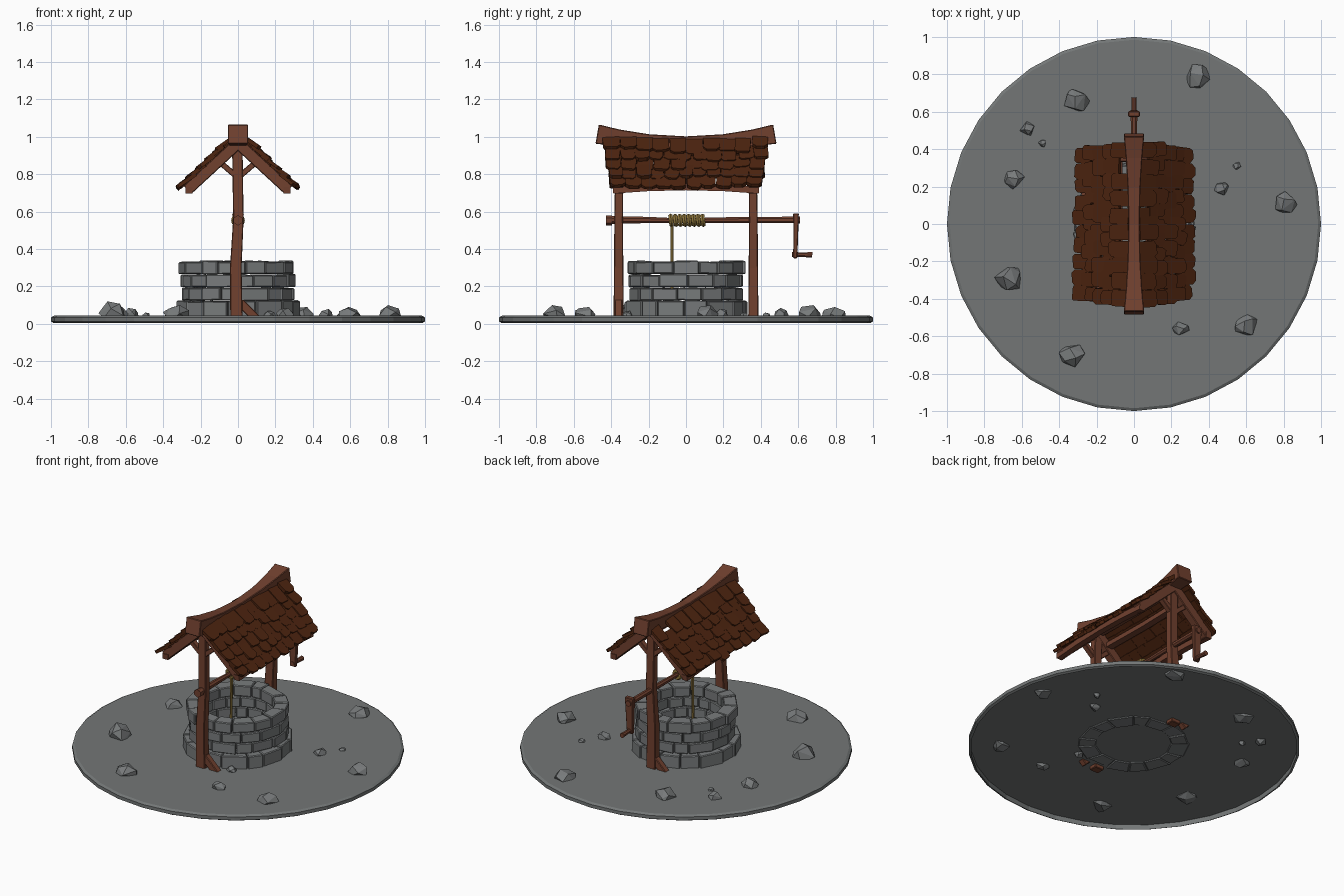
import bpy, bmesh, math, random
from mathutils import Vector, Matrix

if "Cube" in bpy.data.objects:
    bpy.data.objects.remove(bpy.data.objects["Cube"])

random.seed(7)
R = random.uniform


def material(name, rgb):
    m = bpy.data.materials.new(name)
    m.diffuse_color = (*rgb, 1)
    m.use_nodes = True
    m.node_tree.nodes["Principled BSDF"].inputs["Base Color"].default_value = m.diffuse_color
    return m


GROUND = material("ground_grey", (0.172, 0.183, 0.183))
STONE = material("stone_grey", (0.19, 0.2, 0.203))
WOOD = material("red_brown_wood", (0.165, 0.052, 0.028))
SHINGLE = material("dark_brown_shingle", (0.076, 0.018, 0.005))
ROPE = material("straw_rope", (0.27, 0.18, 0.045))


def finish(bm, name, mat, bevel=0):
    bmesh.ops.recalc_face_normals(bm, faces=bm.faces)
    me = bpy.data.meshes.new(name)
    bm.to_mesh(me)
    bm.free()
    me.materials.append(mat)
    ob = bpy.data.objects.new(name, me)
    bpy.context.collection.objects.link(ob)
    if bevel:
        mod = ob.modifiers.new("chamfer", 'BEVEL')
        mod.width, mod.segments = bevel, 1
    return ob


def sweep(name, pts, sizes, mat, n=4, ref=(0, 0, 1), bevel=0):
    """Loft an n-sided section along pts; sizes are (side width, height)."""
    bm = bmesh.new()
    pts, ref, rings = [Vector(p) for p in pts], Vector(ref), []
    k = math.sqrt(0.5) if n == 4 else 0.5
    for i, p in enumerate(pts):
        d = (pts[min(i + 1, len(pts) - 1)] - pts[max(i - 1, 0)]).normalized()
        side = d.cross(ref).normalized()
        up = side.cross(d)
        w, h = sizes[min(i, len(sizes) - 1)]
        rings.append([bm.verts.new(p + side * w * k * math.cos(a) + up * h * k * math.sin(a))
                      for a in [(j + 0.5) * math.tau / n for j in range(n)]])
    for a, b in zip(rings, rings[1:]):
        for j in range(n):
            bm.faces.new((a[j], a[(j + 1) % n], b[(j + 1) % n], b[j]))
    bm.faces.new(rings[0])
    bm.faces.new(rings[-1])
    return finish(bm, name, mat, bevel)


# Ground disc: a plate with a hanging rim, hollow underneath
bm = bmesh.new()
rim = [(0.985, 0.036), (0.985, 0.004), (1, 0.012), (1, 0.034), (0.985, 0.043)]
cols = [[bm.verts.new((r * math.sin(i * math.tau / 32), r * math.cos(i * math.tau / 32), z))
         for r, z in rim] for i in range(32)]
for a, b in zip(cols, cols[1:] + cols[:1]):
    for j in range(4):
        bm.faces.new((a[j], b[j], b[j + 1], a[j + 1]))
bm.faces.new([c[0] for c in cols])
bm.faces.new([c[-1] for c in cols])
finish(bm, "ground_disc", GROUND)

# Well wall: four courses of separate stones
courses = [(0.03, 0.124, 0.33), (0.126, 0.194, 0.302), (0.197, 0.264, 0.302), (0.267, 0.335, 0.312)]
for c, (z0, z1, rad) in enumerate(courses):
    bm = bmesh.new()
    n = 15
    cuts = [(i + 0.5 * (c % 2) + R(-0.2, 0.2)) * math.tau / n for i in range(n)]
    cuts.append(cuts[0] + math.tau)
    for a0, a1 in zip(cuts, cuts[1:]):
        ro, ri = rad + R(-0.008, 0.008), 0.227 + R(-0.006, 0.006)
        t, b = z1 + R(-0.005, 0.002), z0 + R(-0.002, 0.001)
        g = 0.006
        for v in bmesh.ops.create_cube(bm, size=1)['verts']:
            a = a0 + g if v.co.x < 0 else a1 - g
            r = ri if v.co.y < 0 else ro
            v.co = (r * math.cos(a), r * math.sin(a), (b if v.co.z < 0 else t) + R(-0.002, 0.002))
    finish(bm, f"well_stone_course_{c + 1}", STONE, 0.005)

# Scattered rocks, sunk through the plate: x, y, radius, top height
rocks = [(-.31, .66, .072, .1), (.34, .79, .075, .09), (-.57, .51, .043, .085), (-.49, .43, .024, .06),
         (-.64, .24, .06, .09), (.55, .31, .024, .06), (.47, .19, .043, .08), (.81, .11, .07, .1),
         (-.67, -.29, .078, .12), (-.33, -.7, .072, .1), (.25, -.56, .047, .085), (.6, -.54, .068, .09),
         (.17, -.31, .035, .07)]
for i, (x, y, r, top) in enumerate(rocks):
    bm = bmesh.new()
    turn = R(0, 6.28)
    for k in range(13):             # jittered spiral over a sphere, then its hull
        h = 1 - 2 * (k + 0.5) / 13
        a = turn + k * 2.4 + R(-.45, .45)
        w = math.sqrt(1 - h * h) * R(.9, 1.08)
        bm.verts.new((x + r * w * math.cos(a), y + r * w * .9 * math.sin(a),
                      .044 + h * 1.08 * (top - .044 if h > 0 else .036)))
    hull = bmesh.ops.convex_hull(bm, input=bm.verts)
    bmesh.ops.delete(bm, geom=[g for g in set(hull['geom_interior'] + hull['geom_unused'])
                               if isinstance(g, bmesh.types.BMVert)], context='VERTS')
    finish(bm, f"rock_{i + 1}", STONE)

# Posts, foot braces, rafters and knee braces; s = -1 front, 1 back
for s, tag in ((-1, "front"), (1, "back")):
    y = 0.36 * s
    sweep(f"{tag}_post", [(-.008, y, .012), (-.012, y, .3), (.002, y, .56), (-.004, y * .985, .97)],
          [(.055, .066), (.05, .062), (.046, .056), (.044, .056)], WOOD, ref=(1, 0, 0), bevel=.004)
    sweep(f"{tag}_foot_brace", [(s * -.01, y, .115), (s * -.105, y, .022)],
          [(.045, .04)], WOOD, ref=(0, 1, 0), bevel=.004)
    for d, lr in ((-1, "left"), (1, "right")):
        sweep(f"{tag}_{lr}_rafter", [(0, y, .965), (d * .27, y, .716)],
              [(.06, .055)], WOOD, ref=(0, 1, 0), bevel=.004)
        sweep(f"{tag}_{lr}_knee_brace", [(d * .005, y, .785), (d * .115, y, .88)],
              [(.03, .035)], WOOD, ref=(0, 1, 0), bevel=.003)

# Roof beams along the slopes, gently arched at the eave
for d, lr in ((-1, "left"), (1, "right")):
    sweep(f"{lr}_eave_beam", [(d * .262, yy, .714 + .018 * (1 - (yy / .39) ** 2))
                              for yy in (-.39, -.2, 0, .2, .39)], [(.04, .036)], WOOD)
    sweep(f"{lr}_upper_beam", [(d * .085, -.38, .895), (d * .085, 0, .888), (d * .085, .38, .895)],
          [(.045, .03)], WOOD)

# Sagging ridge beam, flared at both ends
ys = [-.475, -.36, -.2, 0, .2, .36, .475]
sweep("ridge_beam", [(0, y, .967 + .047 * (y / .475) ** 2) for y in ys],
      [(.06 + .048 * (y / .475) ** 2, .07 + .034 * (y / .475) ** 2) for y in ys], WOOD, bevel=.004)

# Shingles: five overlapping rows on each slope
slope = math.radians(42.5)
for d, lr in ((-1, "left"), (1, "right")):
    bm = bmesh.new()
    for row in range(5):
        half = 0.442 - 0.009 * row
        n = 10 + row % 2
        w = 2 * half / n
        for i in range(n):
            y = -half + (i + 0.5) * w + R(-.006, .006)
            if d < 0 and row == 0 and abs(y - .28) < w / 2:
                continue            # missing shingle
            hw, ln, th = w * R(.48, .54), .117 + R(-.014, .01), R(.016, .024)
            c = R(.01, .022)
            outline = [(0, -hw), (ln - c, -hw * R(.9, 1.05)), (ln, -hw + c), (ln + R(-.006, .006), hw - c),
                       (ln - c, hw * R(.9, 1.05)), (0, hw)]
            top = [bm.verts.new((u, v, .004 + th)) for u, v in outline]
            low = [bm.verts.new((u, v, .004)) for u, v in outline]
            bm.faces.new(top)
            bm.faces.new(low[::-1])
            for j in range(6):
                k = (j + 1) % 6
                bm.faces.new((top[j], low[j], low[k], top[k]))
            tilt = slope - math.radians(R(3, 9))
            rot = Matrix.Rotation(tilt, 3, 'Y') @ Matrix.Rotation(R(-.07, .07), 3, 'Z')
            u = .067 * row
            o = Vector((.018 + u * math.cos(slope), y,
                        .97 - u * math.sin(slope) + .022 * (y / .44) ** 2 * (1 - row / 4)))
            for v in top + low:
                v.co = rot @ v.co + o
                v.co.x *= d
    finish(bm, f"{lr}_roof_shingles", SHINGLE)

# Windlass: axle, hub, crank arm and handle
sweep("windlass_axle", [(0, -.425, .555), (0, -.2, .555), (0, -.1, .553), (0, .1, .553), (0, .3, .555), (0, .61, .555)],
      [(.046, .046), (.036, .036), (.03, .03), (.03, .03), (.036, .036), (.038, .038)], WOOD, n=8)
sweep("axle_end_hub", [(0, -.427, .553), (0, -.395, .553)], [(.054, .054)], WOOD, n=6)
sweep("crank_arm", [(0, .588, .59), (0, .588, .53), (0, .584, .35)],
      [(.03, .062), (.027, .056), (.022, .042)], WOOD, ref=(1, 0, 0), bevel=.004)
sweep("crank_handle", [(0, .568, .37), (0, .61, .37), (0, .675, .368)],
      [(.03, .03), (.026, .026), (.032, .032)], WOOD, n=8)

# Rope: wound coils and the hanging length
for i in range(8):
    bpy.ops.mesh.primitive_torus_add(major_segments=14, minor_segments=6, major_radius=.023, minor_radius=.0135,
                                     location=(0, -.08 + i * .0243, .553), rotation=(math.pi / 2 + .12, 0, 0))
    coil = bpy.context.object
    coil.name = f"rope_coil_{i + 1}"
    coil.data.materials.append(ROPE)
sweep("hanging_rope", [(.005, -.075, .545), (0, -.075, .06)], [(.019, .019)], ROPE, n=6, ref=(1, 0, 0))
